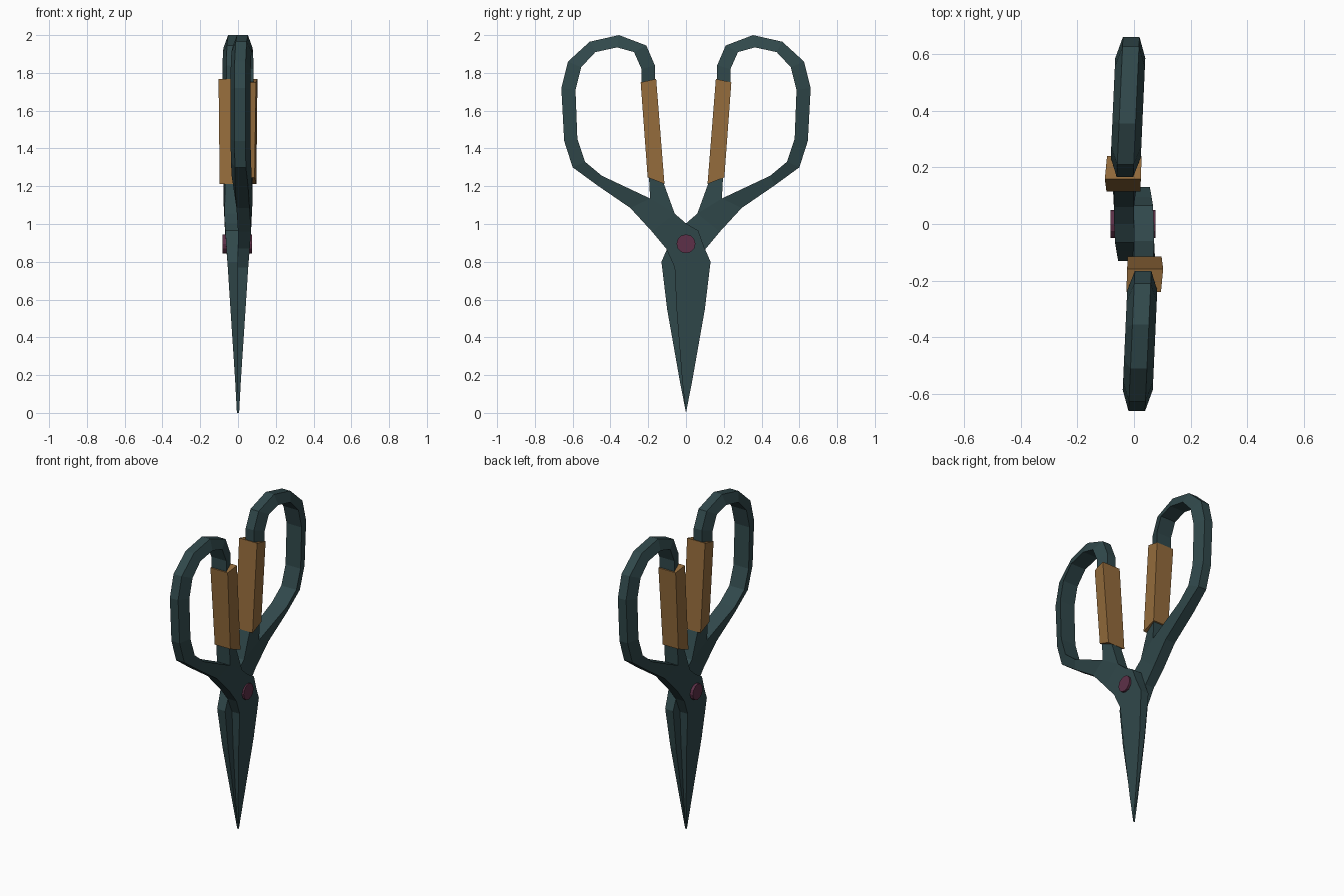
import bpy, bmesh, math
from mathutils import Matrix

if "Cube" in bpy.data.objects:
    bpy.data.objects.remove(bpy.data.objects["Cube"])


def material(name, rgb):
    m = bpy.data.materials.new(name)
    m.diffuse_color = (*rgb, 1)
    m.use_nodes = True
    m.node_tree.nodes["Principled BSDF"].inputs["Base Color"].default_value = m.diffuse_color
    return m


STEEL = material("dark_teal", (0.03, 0.065, 0.07))
WRAP = material("tan_wrap", (0.30, 0.15, 0.045))
RIVET = material("plum", (0.11, 0.03, 0.065))


def add_object(name, mesh, mat=None, turn=0.0):
    ob = bpy.data.objects.new(name, mesh)
    ob.rotation_euler.z = turn
    bpy.context.collection.objects.link(ob)
    if mat:
        mesh.materials.append(mat)
    return ob


def slab_mesh(name, points, faces):
    """Plate from (y, z, x_low, x_high) points; walls close the open borders."""
    bm = bmesh.new()
    low = [bm.verts.new((p[2], p[0], p[1])) for p in points]
    high = [bm.verts.new((p[3], p[0], p[1])) for p in points]
    edges = set()
    for f in faces:
        bm.faces.new([low[i] for i in f])
        bm.faces.new([high[i] for i in reversed(f)])
        edges.update(zip(f, f[1:] + f[:1]))
    for a, b in edges:
        if (b, a) not in edges:
            bm.faces.new((low[b], low[a], high[a], high[b]))
    bmesh.ops.recalc_face_normals(bm, faces=bm.faces)
    mesh = bpy.data.meshes.new(name)
    bm.to_mesh(mesh)
    bm.free()
    return mesh


# finger loop: outer and inner contours (y, z), narrow outside and wide inside
outer = [(.12, 1.22), (.165, 1.76), (.165, 1.84), (.21, 1.945), (.355, 2.0), (.51, 1.965),
         (.625, 1.86), (.66, 1.72), (.645, 1.44), (.60, 1.30), (.47, 1.205), (.295, 1.085)]
inner = [(.195, 1.23), (.235, 1.76), (.235, 1.82), (.275, 1.91), (.365, 1.935), (.48, 1.91),
         (.555, 1.83), (.585, 1.71), (.575, 1.45), (.535, 1.33), (.445, 1.255), (.19, 1.135)]


def loop_point(p, half):
    mid = -0.035 + 0.045 * max(0, p[0] - 0.1)
    if p[1] < 1.25:
        half = 0.5 * half + 0.02
    return (*p, mid - half, mid + half)


points = [loop_point(p, 0.029) for p in outer] + [loop_point(p, 0.053) for p in inner]
n = len(outer)
faces = [[i, i + 1, n + i + 1, n + i] for i in range(n - 1)]

# pivot hub and blade, flat on the x = 0 plane: (y, z, thickness)
hub = [(.06, 1.055, .071), (.18, .96, .069), (.105, .87, .062), (.06, .77, .054),
       (-.13, .80, .056), (-.095, .88, .062), (-.065, .965, .067), (0, 1.003, .07)]
blade = [(.05, .55, .04), (-.10, .55, .04), (.02, .17, .015), (-.033, .17, .015), (0, 0, .006)]
points += [(y, z, -t, 0) for y, z, t in hub + blade]
h = 2 * n
b = h + len(hub)
faces += [[0, n, h - 1, h], [h - 1, n - 1, h + 1, h], list(range(h, b)),
          [h + 4, h + 3, b, b + 1], [b + 1, b, b + 2, b + 3], [b + 3, b + 2, b + 4]]
half_mesh = slab_mesh("scissor_half", points, faces)
half_mesh.materials.append(STEEL)

# wrapped grip on the straight part of the loop
grip_mesh = slab_mesh("grip", [(.114, 1.212, -.097, .023), (.158, 1.768, -.103, .024),
                               (.24, 1.75, -.095, .027), (.203, 1.247, -.088, .022)],
                      [[0, 1, 2, 3]])
grip_mesh.materials.append(WRAP)

# the second half is the first turned about the vertical axis
for side, turn in (("left", 0.0), ("right", math.pi)):
    add_object("scissor_half_" + side, half_mesh, turn=turn)
    add_object("grip_" + side, grip_mesh, turn=turn)

# pivot rivet
bm = bmesh.new()
bmesh.ops.create_cone(bm, cap_ends=True, segments=12, radius1=0.05, radius2=0.05, depth=0.158,
                      matrix=Matrix.Translation((-0.004, 0, 0.895)) @ Matrix.Rotation(math.pi / 2, 4, 'Y'))
rivet_mesh = bpy.data.meshes.new("pivot_rivet")
bm.to_mesh(rivet_mesh)
bm.free()
add_object("pivot_rivet", rivet_mesh, RIVET)
